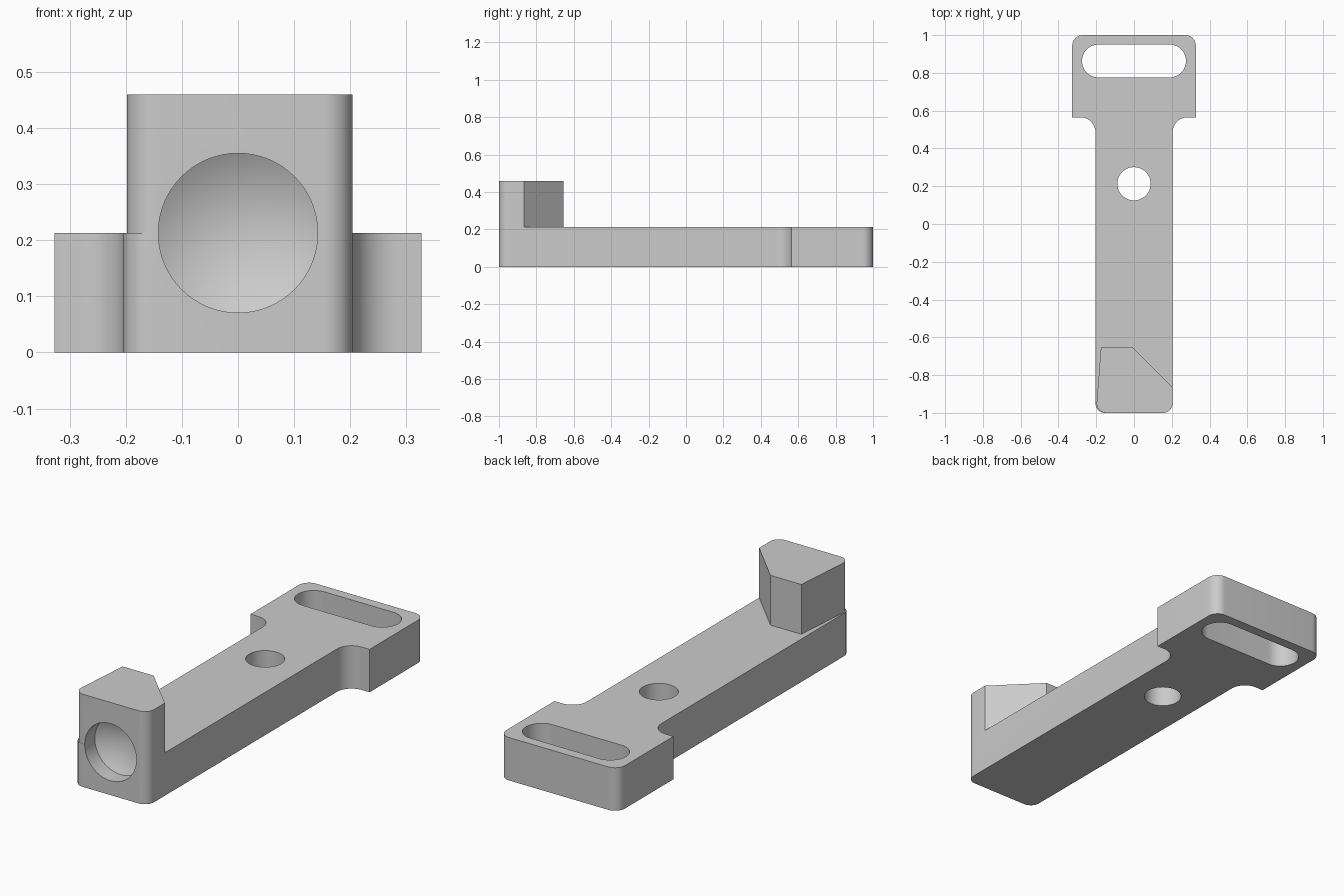
import bpy, bmesh, math
from mathutils import Vector, Matrix

if "Cube" in bpy.data.objects:
    bpy.data.objects.remove(bpy.data.objects["Cube"])

PLATE_H, BLOCK_H = 0.213, 0.46


def rounded(points, steps=12):
    """Turn (x, y, radius) corners into an outline with filleted corners."""
    out = []
    for i, (x, y, r) in enumerate(points):
        p = Vector((x, y))
        if r == 0:
            out.append(p)
            continue
        a = (Vector(points[i - 1][:2]) - p).normalized()
        b = (Vector(points[(i + 1) % len(points)][:2]) - p).normalized()
        half = a.angle(b) / 2
        centre = p + (a + b).normalized() * r / math.sin(half)
        start = p + a * r / math.tan(half) - centre
        end = p + b * r / math.tan(half) - centre
        sweep = math.pi - 2 * half
        for k in range(steps + 1):
            t = k / steps
            v = (start * math.sin((1 - t) * sweep) + end * math.sin(t * sweep)) / math.sin(sweep)
            out.append(centre + v)
    return out


def add_object(name, bm):
    bmesh.ops.recalc_face_normals(bm, faces=bm.faces)
    mesh = bpy.data.meshes.new(name)
    bm.to_mesh(mesh)
    bm.free()
    obj = bpy.data.objects.new(name, mesh)
    bpy.context.collection.objects.link(obj)
    return obj


def prism(name, outline, z0, z1):
    bm = bmesh.new()
    face = bm.faces.new([bm.verts.new((p.x, p.y, z0)) for p in outline])
    new = bmesh.ops.extrude_face_region(bm, geom=[face])["geom"]
    verts = [g for g in new if isinstance(g, bmesh.types.BMVert)]
    bmesh.ops.translate(bm, verts=verts, vec=(0, 0, z1 - z0))
    return add_object(name, bm)


def combine(target, tool, operation):
    tool.hide_render = True
    mod = target.modifiers.new(operation.title(), 'BOOLEAN')
    mod.operation, mod.solver, mod.object = operation, 'EXACT', tool
    bpy.context.view_layer.objects.active = target
    bpy.ops.object.modifier_apply(modifier=mod.name)
    bpy.data.objects.remove(tool)


# T-shaped plate: right half mirrored to the left
right = [(0.204, -1, 0.05), (0.204, 0.565, 0.08), (0.327, 0.565, 0), (0.327, 1, 0.055)]
left = [(-x, y, r) for x, y, r in reversed(right)]
body = prism("clamp_arm", rounded(right + left), 0, PLATE_H)

# Raised block with a chamfered back corner and slanted left side
block = prism("end_block", rounded([
    (0.204, -1, 0.05), (0.204, -0.865, 0), (-0.005, -0.655, 0),
    (-0.175, -0.655, 0), (-0.202, -1, 0.05)]), PLATE_H, BLOCK_H)
combine(body, block, 'UNION')

# Long slot in the head
sx, y0, y1, r = 0.275, 0.776, 0.95, 0.0865
slot = prism("slot_cutter", rounded(
    [(-sx, y0, r), (sx, y0, r), (sx, y1, r), (-sx, y1, r)]), -0.1, 0.35)
combine(body, slot, 'DIFFERENCE')

# Round through hole in the shaft
circle = [Vector((0.088 * math.cos(i * math.tau / 48), 0.213 + 0.088 * math.sin(i * math.tau / 48)))
          for i in range(48)]
combine(body, prism("hole_cutter", circle, -0.1, 0.35), 'DIFFERENCE')

# Drilled pocket in the front: straight bore with a conical bottom
bm = bmesh.new()
profile = [(0, -1.1), (0.142, -1.1), (0.142, -0.92), (0, -0.838)]
verts = [bm.verts.new((x, y, PLATE_H)) for x, y in profile]
edges = [bm.edges.new(pair) for pair in zip(verts, verts[1:])]
bmesh.ops.spin(bm, geom=verts + edges, cent=(0, 0, PLATE_H), axis=(0, 1, 0),
               angle=math.tau, steps=64)
bmesh.ops.remove_doubles(bm, verts=bm.verts, dist=1e-5)
combine(body, add_object("pocket_cutter", bm), 'DIFFERENCE')

# Smooth the curved walls, keep the edges crisp
body.select_set(True)
bpy.context.view_layer.objects.active = body
bpy.ops.object.shade_smooth_by_angle(angle=math.radians(25))
